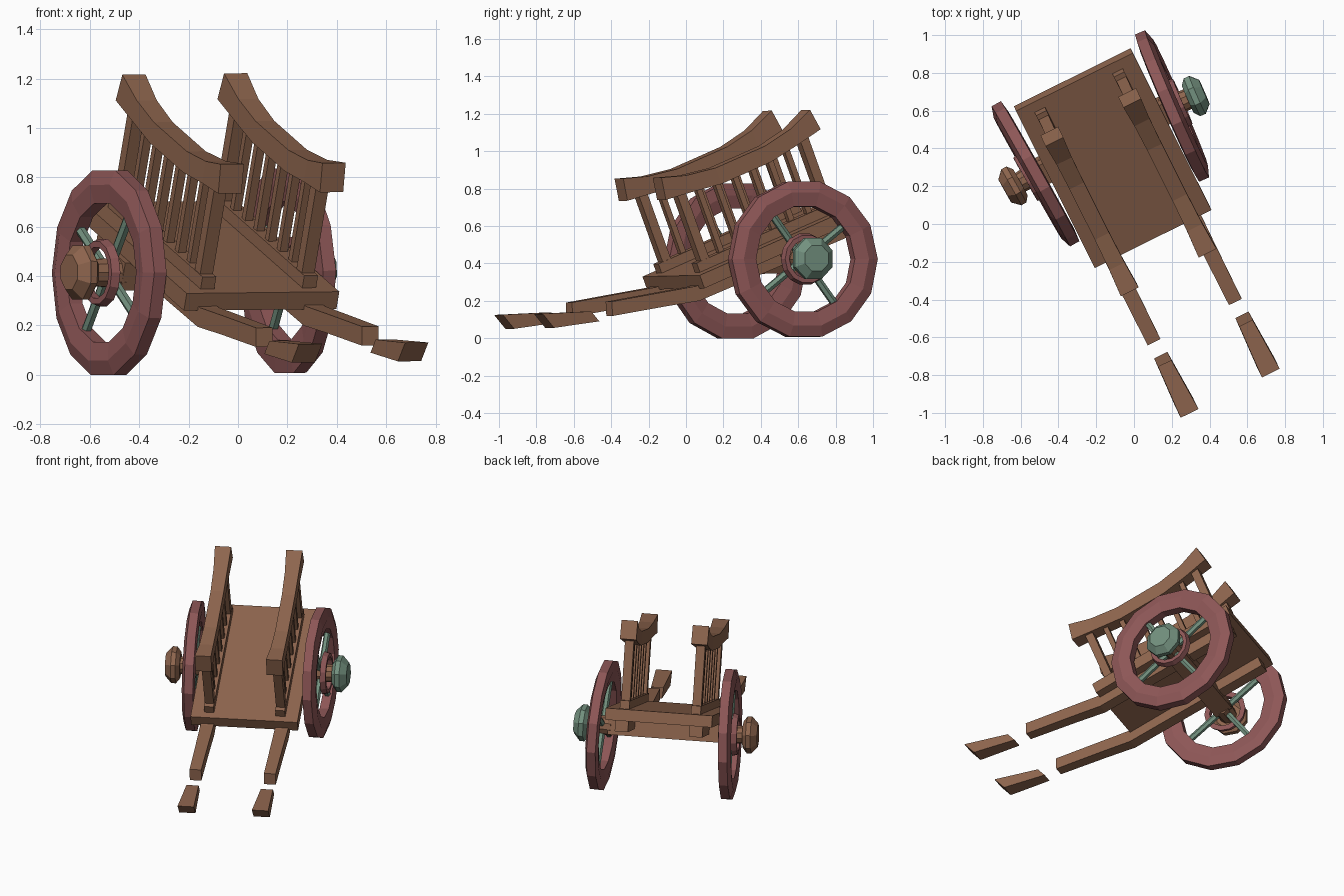
import bpy, bmesh
from math import radians, cos, sin, pi
from mathutils import Matrix, Vector

if "Cube" in bpy.data.objects:
    bpy.data.objects.remove(bpy.data.objects["Cube"])


def material(name, rgb):
    m = bpy.data.materials.new(name)
    m.diffuse_color = (*rgb, 1)
    m.use_nodes = True
    m.node_tree.nodes["Principled BSDF"].inputs["Base Color"].default_value = m.diffuse_color
    return m


WOOD = material("wood", (0.27, 0.13, 0.075))
RED = material("red_paint", (0.27, 0.095, 0.095))
GREEN = material("green_paint", (0.17, 0.28, 0.21))

# Cart frame: origin on the axle, x right, y back; the body is pitched nose down
CART = (Matrix.Translation((-0.16, 0.445, 0.418)) @ Matrix.Rotation(radians(26.4), 4, 'Z')
        @ Matrix.Rotation(radians(-0.6), 4, 'Y'))
BODY = CART @ Matrix.Rotation(radians(21.6), 4, 'X')


def finish(name, bm, mat, frame):
    bmesh.ops.recalc_face_normals(bm, faces=bm.faces)
    me = bpy.data.meshes.new(name)
    bm.to_mesh(me)
    bm.free()
    me.materials.append(mat)
    ob = bpy.data.objects.new(name, me)
    ob.matrix_world = frame
    bpy.context.collection.objects.link(ob)
    return ob


def add_loft(bm, rings, closed=False, caps=(True, True)):
    """Bridge a list of point rings; closed joins the last ring to the first."""
    rows = [[bm.verts.new(p) for p in r] for r in rings]
    n = len(rows[0])
    for a, b in zip(rows, rows[1:] + (rows[:1] if closed else [])):
        for i in range(n):
            j = (i + 1) % n
            bm.faces.new((a[i], a[j], b[j], b[i]))
    if not closed:
        if caps[0]:
            bm.faces.new(rows[0])
        if caps[1]:
            bm.faces.new(rows[-1])


def add_box(bm, lo, hi):
    rings = [[(x, lo[1], lo[2]), (x, hi[1], lo[2]), (x, hi[1], hi[2]), (x, lo[1], hi[2])]
             for x in (lo[0], hi[0])]
    add_loft(bm, rings)


def beam(name, u, stations, caps=(True, True)):
    """Beam running along y: stations are (y, z bottom, z top, width, lean of the top)."""
    bm = bmesh.new()
    add_loft(bm, [[(u - w / 2, y, a), (u + w / 2, y, a),
                   (u + w / 2, y + d, b), (u - w / 2, y + d, b)]
                  for y, a, b, w, d in stations], caps=caps)
    return finish(name, bm, WOOD, BODY)


def lathe(name, profile, n, mat, frame, closed=False, phase=0.0):
    """Revolve (x, radius) points about the x axis."""
    bm = bmesh.new()
    add_loft(bm, [[(x, r * cos(phase + 2 * pi * k / n), r * sin(phase + 2 * pi * k / n))
                   for k in range(n)] for x, r in profile], closed)
    return finish(name, bm, mat, frame)


# Bed and axle beam
bm = bmesh.new()
add_box(bm, (-0.345, -0.576, 0.062), (0.345, 0.424, 0.137))
finish("bed", bm, WOOD, BODY)
bm = bmesh.new()
add_box(bm, (-0.37, -0.06, -0.055), (0.37, 0.06, 0.065))
finish("axle_beam", bm, WOOD, BODY)

for s, side in ((-1, "left"), (1, "right")):
    # Side fence: sill, slats and a saddle-shaped top rail
    u = 0.23 * s
    beam(side + "_sill", u, [(-0.53, 0.135, 0.19, 0.062, 0), (0.37, 0.135, 0.19, 0.062, 0)])
    bm = bmesh.new()
    for k in range(8):
        y = -0.475 + 0.113 * k
        h = 0.026 if k in (0, 7) else 0.016
        add_box(bm, (u - h * 1.1, y - h, 0.18), (u + h * 1.1, y + h, 0.61 if k in (0, 7) else 0.57))
    finish(side + "_slats", bm, WOOD, BODY)
    beam(side + "_top_rail", u, [(-0.585, 0.575, 0.695, 0.105, 0.02),
                                 (-0.42, 0.555, 0.65, 0.09, 0),
                                 (-0.24, 0.53, 0.622, 0.085, 0),
                                 (0.08, 0.53, 0.622, 0.085, 0),
                                 (0.25, 0.555, 0.65, 0.09, 0),
                                 (0.415, 0.585, 0.705, 0.105, -0.02)])

    # Shaft, then a separate flared grip beyond a gap
    u = 0.24 * s
    beam(side + "_shaft", u, [(-1.11, 0.115, 0.188, 0.075, 0.025),
                              (-0.80, 0.047, 0.123, 0.08, 0.015),
                              (-0.60, 0.0, 0.08, 0.085, 0.01),
                              (0.38, -0.01, 0.07, 0.085, 0)])
    beam(side + "_grip", u, [(-1.465, 0.187, 0.282, 0.105, -0.035),
                             (-1.195, 0.118, 0.185, 0.078, -0.025)], caps=(True, False))

    # Wheel frame, slightly toed and leaned in
    wheel = (CART @ Matrix.Translation((0.41 * s, 0, 0))
             @ Matrix.Rotation(-0.05 * s, 4, 'Z') @ Matrix.Rotation(-0.02 * s, 4, 'Y'))
    rim = [(-0.035, 0.425), (0.022, 0.425), (0.042, 0.365), (0.03, 0.288),
           (-0.03, 0.288), (-0.042, 0.36)]
    lathe(side + "_rim", [(x * s, r) for x, r in rim], 14, RED, wheel, True, pi / 2 + pi / 14)

    # Four spokes
    bm = bmesh.new()
    for k in range(4):
        rot = Matrix.Rotation(radians(37 + 90 * k), 4, 'X')
        add_loft(bm, [[rot @ Vector((0.021 * cos(pi * i / 3), y, 0.021 * sin(pi * i / 3)))
                       for i in range(6)] for y in (0.04, 0.31)])
    finish(side + "_spokes", bm, GREEN, wheel)

    # Hub, red collar and faceted cap
    lathe(side + "_hub", [(-0.06 * s, 0.065), (0.10 * s, 0.055)], 10, WOOD, wheel)
    collar = [(0.02, 0.105), (0.055, 0.105), (0.055, 0.13), (0.02, 0.14)]
    lathe(side + "_collar", [(x * s, r) for x, r in collar], 14, RED, wheel, True)
    cap = [(0.085, 0.085), (0.11, 0.118), (0.14, 0.118), (0.18, 0.075)]
    lathe(side + "_hub_cap", [(x * s, r) for x, r in cap], 8,
          WOOD if s < 0 else GREEN, wheel, phase=pi / 8)
